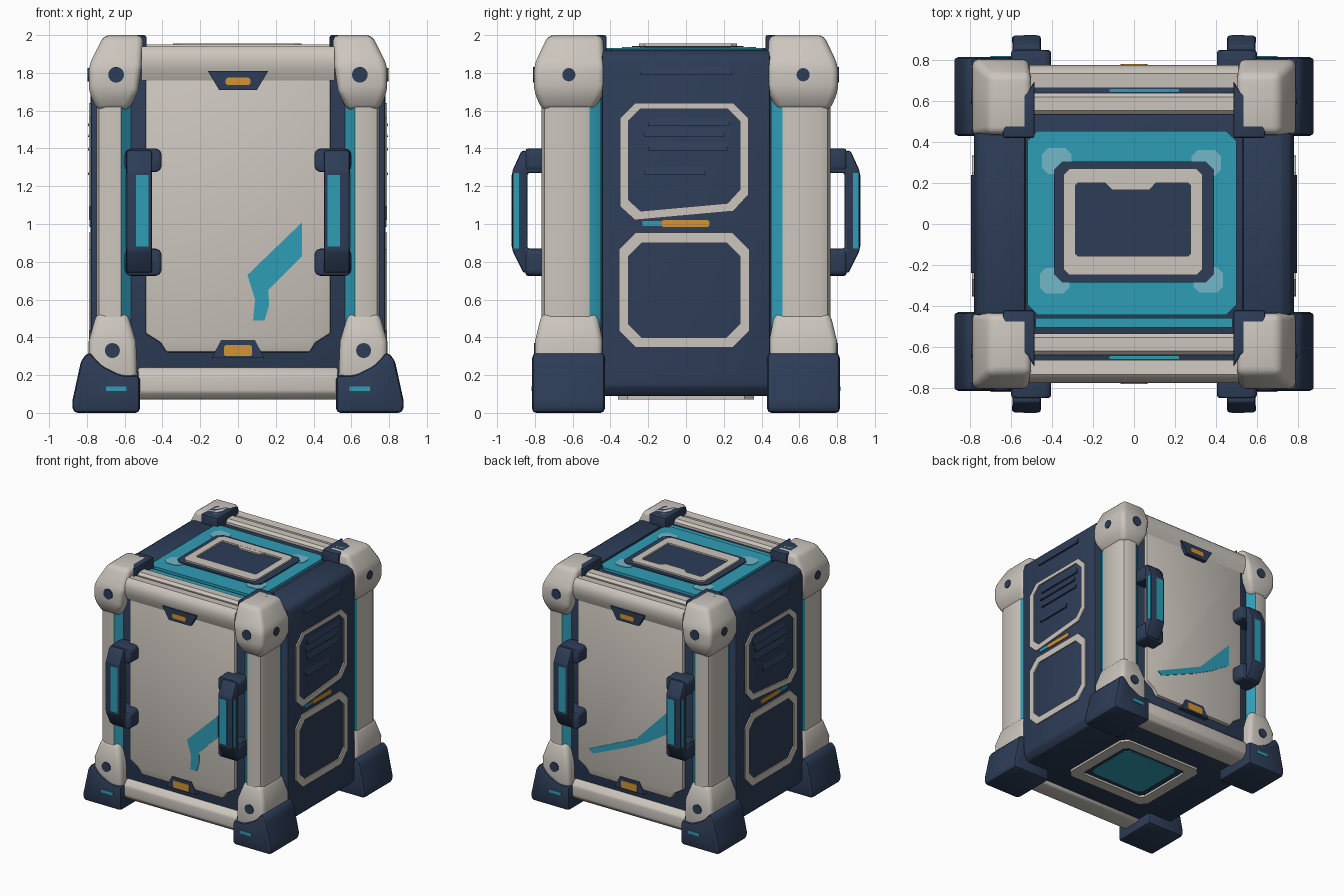
import bpy, bmesh, math

if "Cube" in bpy.data.objects:
    bpy.data.objects.remove(bpy.data.objects["Cube"])

COLORS = {
    "cream": (0.60, 0.56, 0.51), "navy": (0.026, 0.046, 0.095), "cyan": (0.028, 0.34, 0.47),
    "orange": (0.64, 0.30, 0.035), "pale_cyan": (0.17, 0.48, 0.57),
}
MATS = {}
for key, c in COLORS.items():
    MATS[key] = bpy.data.materials.new(key)
    MATS[key].diffuse_color = (*c, 1)
FOUR = [(sx, sy) for sx in (1, -1) for sy in (1, -1)]


def add(name, verts, faces, mat, bevel=0.0, seg=2, s=(1, 1), rule=None):
    """Mesh from points, mirrored by s, optionally bevelled and recoloured by rule."""
    bm = bmesh.new()
    vs = [bm.verts.new((x * s[0], y * s[1], z)) for x, y, z in verts]
    for f in faces:
        face = bm.faces.new([vs[i] for i in f])
        if rule and rule(face.calc_center_median()):
            face.material_index = 1
    bmesh.ops.recalc_face_normals(bm, faces=bm.faces)
    if bevel:
        es = [e for e in bm.edges if len(e.link_faces) == 2 and e.calc_face_angle(0) > 0.35]
        bmesh.ops.bevel(bm, geom=es, offset=bevel, segments=seg, profile=0.5,
                        affect='EDGES', clamp_overlap=True)
    me = bpy.data.meshes.new(name)
    bm.to_mesh(me)
    bm.free()
    me.materials.append(MATS[mat])
    if rule:
        me.materials.append(MATS["cyan"])
    ob = bpy.data.objects.new(name, me)
    bpy.context.collection.objects.link(ob)
    return ob


def place(axis, a, b, d):
    return {'x': (d, a, b), 'y': (a, d, b), 'z': (a, b, d)}[axis]


def prism(name, pts, axis, lo, hi, mat, **kw):
    n = len(pts)
    verts = [place(axis, a, b, d) for d in (lo, hi) for a, b in pts]
    faces = [list(range(n)), list(range(n, 2 * n))]
    faces += [[i, (i + 1) % n, n + (i + 1) % n, n + i] for i in range(n)]
    return add(name, verts, faces, mat, **kw)


def frame(name, outer, inner, axis, lo, hi, mat, **kw):
    n = len(outer)
    loops = [(outer, lo), (outer, hi), (inner, hi), (inner, lo)]
    verts = [place(axis, a, b, d) for p, d in loops for a, b in p]
    faces = [[k * n + i, k * n + (i + 1) % n, (k + 1) % 4 * n + (i + 1) % n, (k + 1) % 4 * n + i]
             for k in range(4) for i in range(n)]
    return add(name, verts, faces, mat, **kw)


def loft(name, rings, mat, **kw):
    """Stack of rectangles (x0, x1, y0, y1, z)."""
    verts = [p for x0, x1, y0, y1, z in rings
             for p in ((x0, y0, z), (x1, y0, z), (x1, y1, z), (x0, y1, z))]
    faces = [[0, 1, 2, 3], [len(verts) - 4 + i for i in range(4)]]
    faces += [[k * 4 + i, k * 4 + (i + 1) % 4, k * 4 + 4 + (i + 1) % 4, k * 4 + 4 + i]
              for k in range(len(rings) - 1) for i in range(4)]
    return add(name, verts, faces, mat, **kw)


def rect(a0, a1, b0, b1, c=0.0):
    if not c:
        return [(a0, b0), (a1, b0), (a1, b1), (a0, b1)]
    return [(a0 + c, b0), (a1 - c, b0), (a1, b0 + c), (a1, b1 - c),
            (a1 - c, b1), (a0 + c, b1), (a0, b1 - c), (a0, b0 + c)]


def disc(a, b, r, n=16):
    return [(a + r * math.cos(i * math.tau / n), b + r * math.sin(i * math.tau / n)) for i in range(n)]


# core
prism("core", rect(-0.70, 0.70, -0.715, 0.715), 'z', 0.09, 1.91, "navy", bevel=0.02)

# corner posts, caps, feet and handles
for s in FOUR:
    post = [(0.55, 0.70), (0.62, 0.765), (0.70, 0.765), (0.735, 0.75), (0.75, 0.72),
            (0.75, 0.51), (0.715, 0.45), (0.55, 0.45)]
    prism("corner_post", post, 'z', 0.4, 1.75, "cream", s=s, rule=lambda c: (
        0.5 < c.z < 1.7 and ((abs(c.x) < 0.6 and abs(c.y) > 0.72) or (abs(c.y) < 0.5 and abs(c.x) > 0.72))))
    loft("top_corner_cap", [(0.58, 0.745, 0.49, 0.76, 1.60), (0.53, 0.79, 0.43, 0.805, 1.70),
         (0.51, 0.79, 0.43, 0.805, 1.84), (0.50, 0.71, 0.44, 0.73, 2.0)], "cream", bevel=0.035, seg=3, s=s)
    prism("top_corner_plate", [(0.485, 0.42), (0.64, 0.42), (0.64, 0.59), (0.61, 0.63), (0.52, 0.64), (0.485, 0.70)],
          'z', 1.88, 2.0, "navy", bevel=0.012, s=s)
    loft("bottom_corner_cap", [(0.53, 0.79, 0.45, 0.795, 0.12), (0.54, 0.79, 0.44, 0.80, 0.38),
         (0.585, 0.748, 0.47, 0.763, 0.53)], "cream", bevel=0.035, seg=3, s=s)
    prism("foot", [(0.52, 0), (0.87, 0), (0.88, 0.05), (0.83, 0.28), (0.79, 0.325), (0.72, 0.25), (0.62, 0.2), (0.52, 0.2)],
          'y', 0.43, 0.815, "navy", bevel=0.022, s=s)
    prism("foot_light", rect(0.59, 0.70, 0.115, 0.14), 'y', 0.81, 0.819, "cyan", s=s)
    prism("top_bolt_front", disc(0.645, 1.79, 0.042), 'y', 0.78, 0.81, "navy", s=s)
    prism("top_bolt_side", disc(0.62, 1.79, 0.035), 'x', 0.77, 0.796, "navy", s=s)
    prism("bottom_bolt_front", disc(0.665, 0.33, 0.04), 'y', 0.78, 0.806, "navy", s=s)
    grip = [(0.74, 0.76), (0.86, 0.74), (0.92, 0.86), (0.92, 1.28), (0.87, 1.39), (0.74, 1.37),
            (0.74, 1.27), (0.84, 1.27), (0.84, 0.87), (0.74, 0.87)]
    prism("handle_grip", grip, 'x', 0.455, 0.592, "navy", bevel=0.012, s=s)
    for z0, z1 in ((0.725, 0.87), (1.275, 1.40)):
        prism("handle_mount", rect(0.405, 0.60, z0, z1, 0.02), 'y', 0.70, 0.85, "navy", bevel=0.02, s=s)
    prism("handle_front_inlay", rect(0.475, 0.54, 0.88, 1.26), 'y', 0.915, 0.923, "cyan", s=s)
    prism("handle_side_inlay", rect(0.885, 0.912, 0.87, 1.27), 'x', 0.588, 0.596, "cyan", s=s)

# front and back: panel, rails, badges
for sy in (-1, 1):
    s = (1, sy)
    panel = [(-0.38, 0.32), (0.38, 0.32), (0.41, 0.37), (0.49, 0.42), (0.49, 1.82), (-0.49, 1.82),
             (-0.49, 0.42), (-0.41, 0.37)]
    prism("door_panel", panel, 'y', 0.68, 0.745, "cream", bevel=0.012, s=s)
    lip = [(0.665, 1.80), (0.665, 1.935), (0.735, 1.94), (0.765, 1.915), (0.775, 1.87), (0.77, 1.82), (0.745, 1.76)]
    prism("top_lip", lip, 'x', -0.51, 0.51, "cream", s=s)
    prism("top_rail", rect(0.535, 0.64, 1.88, 1.95, 0.02), 'x', -0.5, 0.5, "cream", s=s)
    prism("bottom_rail", rect(0.54, 0.765, 0.07, 0.24, 0.04), 'x', -0.53, 0.53, "cream", bevel=0.012, s=s)
    prism("top_badge", [(-0.10, 1.71), (0.10, 1.71), (0.16, 1.81), (-0.16, 1.81)], 'y', 0.74, 0.777, "navy", s=s)
    prism("top_badge_light", rect(-0.065, 0.065, 1.735, 1.775, 0.01), 'y', 0.775, 0.782, "orange", s=s)
    prism("bottom_badge", [(-0.14, 0.29), (0.14, 0.29), (0.09, 0.385), (-0.09, 0.385)], 'y', 0.70, 0.752, "navy", s=s)
    prism("bottom_badge_light", rect(-0.075, 0.075, 0.30, 0.36, 0.01), 'y', 0.75, 0.758, "orange", s=s)
    prism("groove_strip", rect(-0.12, 0.22, 0.645, 0.66), 'z', 1.908, 1.916, "cyan", s=s)

# painted slashes on the doors
prism("front_slash", [(0.05, 0.73), (0.34, 1.01), (0.34, 0.83), (0.16, 0.65), (0.165, 0.57), (0.14, 0.49),
      (0.08, 0.49), (0.09, 0.60)], 'y', -0.743, -0.75, "cyan")
prism("back_slash", [(0.38, 0.54), (-0.06, 0.74), (-0.36, 1.05), (-0.36, 0.86), (-0.17, 0.74), (0.0, 0.655),
      (0.34, 0.51)], 'y', 0.743, 0.75, "cyan")


def skew(pts):
    return [(y, z + 0.09 * (y + 0.28) if z < 1.3 else z) for y, z in pts]


# sides: panel, frames, louvres, status bar
for sx in (1, -1):
    s = (sx, 1)
    side = [(0.53, 0.09), (0.74, 0.09), (0.778, 0.14), (0.78, 0.2), (0.78, 1.84), (0.765, 1.89), (0.72, 1.92), (0.53, 1.925)]
    prism("side_panel", side, 'y', -0.445, 0.445, "navy", bevel=0.012, s=s)
    frame("upper_frame", skew(rect(-0.35, 0.33, 1.02, 1.64, 0.08)), skew(rect(-0.305, 0.285, 1.065, 1.61, 0.065)),
          'x', 0.775, 0.79, "cream", s=s)
    frame("lower_frame", rect(-0.355, 0.335, 0.345, 0.955, 0.09), rect(-0.305, 0.285, 0.40, 0.90, 0.07),
          'x', 0.775, 0.79, "cream", s=s)
    for z, y0, y1 in ((1.54, -0.2, 0.23), (1.48, -0.22, 0.2), (1.41, -0.2, 0.22), (1.28, -0.22, 0.1), (1.81, -0.24, 0.24)):
        prism("louvre", [(0.775, z - 0.02), (0.795, z - 0.02), (0.78, z + 0.025), (0.775, z + 0.025)],
              'y', y0, y1, "navy", s=s)
    prism("status_bar", rect(-0.13, 0.125, 0.985, 1.02, 0.008), 'x', 0.778, 0.787, "orange", s=s)
    prism("status_tip", rect(-0.23, -0.13, 0.99, 1.015), 'x', 0.778, 0.786, "cyan", s=s)

# lid
prism("lid_plate", rect(-0.52, 0.50, -0.445, 0.455, 0.05), 'z', 1.89, 1.932, "cyan")
prism("lid_front_strip", rect(-0.48, 0.48, -0.505, -0.46), 'z', 1.905, 1.918, "cyan")
for x, y in ((-0.375, 0.305), (0.355, 0.295), (-0.385, -0.28), (0.365, -0.275)):
    prism("lid_corner_patch", rect(x - 0.075, x + 0.07, y - 0.06, y + 0.065, 0.03), 'z', 1.93, 1.936, "pale_cyan")
prism("lid_inner_plate", rect(-0.39, 0.39, -0.285, 0.305, 0.04), 'z', 1.92, 1.942, "navy")
frame("lid_ring", rect(-0.345, 0.335, -0.25, 0.27, 0.03), rect(-0.285, 0.275, -0.155, 0.2, 0.01),
      'z', 1.93, 1.955, "cream")
prism("lid_notch", [(-0.145, 0.205), (0.11, 0.205), (0.075, 0.165), (-0.105, 0.165)], 'z', 1.94, 1.954, "cream")

# underside
frame("bottom_ring", rect(-0.40, 0.40, -0.36, 0.36, 0.05), rect(-0.31, 0.31, -0.27, 0.27, 0.03),
      'z', 0.072, 0.10, "cream")
prism("bottom_plate", rect(-0.26, 0.26, -0.23, 0.23, 0.03), 'z', 0.082, 0.10, "cyan")

# smooth the rounded parts, keep crisp edges
for ob in bpy.data.objects:
    ob.select_set(True)
    bpy.context.view_layer.objects.active = ob
bpy.ops.object.shade_smooth_by_angle(angle=math.radians(38))

for m in bpy.data.materials:
    if m.users and not m.is_grease_pencil:
        m.use_nodes = True
        m.node_tree.nodes["Principled BSDF"].inputs["Base Color"].default_value = m.diffuse_color
